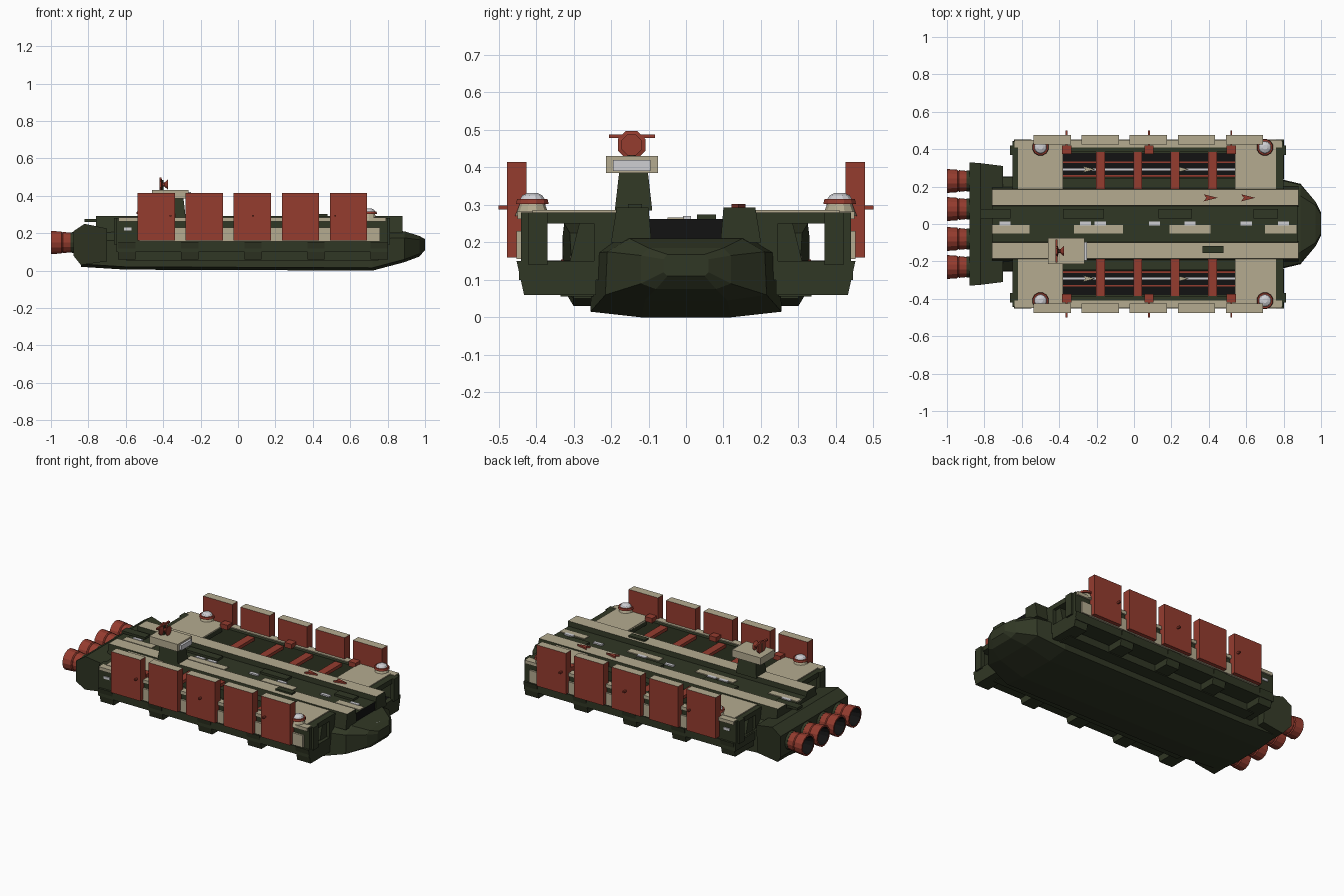
import bpy, bmesh, math
from mathutils import Matrix, Vector

if "Cube" in bpy.data.objects:
    bpy.data.objects.remove(bpy.data.objects["Cube"])


def material(name, r, g, b):
    m = bpy.data.materials.new(name)
    m.diffuse_color = (r, g, b, 1)
    m.use_nodes = True
    m.node_tree.nodes["Principled BSDF"].inputs["Base Color"].default_value = m.diffuse_color
    return m


GREEN = material("dark green", 0.03, 0.038, 0.018)
TAN = material("tan", 0.46, 0.41, 0.28)
RED = material("brick red", 0.30, 0.045, 0.028)
BLACK = material("black", 0.006, 0.006, 0.006)
SILVER = material("silver", 0.62, 0.62, 0.65)


def loft(name, rings, mats, mirror=False, rule=None):
    """Skin a list of rings (equal point counts), cap both ends."""
    bm = bmesh.new()
    vs = [[bm.verts.new(p) for p in ring] for ring in rings]
    n = len(vs[0])
    for a, b in zip(vs, vs[1:]):
        for i in range(n):
            bm.faces.new((a[i], a[(i + 1) % n], b[(i + 1) % n], b[i]))
    bm.faces.new(vs[0][::-1])
    bm.faces.new(vs[-1])
    bmesh.ops.recalc_face_normals(bm, faces=bm.faces)
    bm.normal_update()
    mats = mats if isinstance(mats, (list, tuple)) else [mats]
    if rule:
        for f in bm.faces:
            f.material_index = rule(f)
    me = bpy.data.meshes.new(name)
    bm.to_mesh(me)
    bm.free()
    for m in mats:
        me.materials.append(m)
    ob = bpy.data.objects.new(name, me)
    bpy.context.collection.objects.link(ob)
    if mirror:
        mod = ob.modifiers.new("mirror", 'MIRROR')
        mod.use_axis = (False, True, False)
        mod.use_mirror_merge = False
    return ob


def box(name, x0, x1, y0, y1, z0, z1, mats, mirror=False, rule=None):
    sq = ((x0, y0), (x1, y0), (x1, y1), (x0, y1))
    return loft(name, [[(x, y, z) for x, y in sq] for z in (z0, z1)], mats, mirror, rule)


def prism_x(name, yz, x0, x1, mats, mirror=False, rule=None):
    return loft(name, [[(x, y, z) for y, z in yz] for x in (x0, x1)], mats, mirror, rule)


def lathe(name, center, axis, profile, n, mats, mirror=False, rule=None):
    """Rings of n sides from (distance, radius) pairs along an axis."""
    rot = Vector((0, 0, 1)).rotation_difference(Vector(axis)).to_matrix()
    c = Vector(center)
    rings = [[c + rot @ Vector((r * math.cos(math.tau * (i + .5) / n),
                                r * math.sin(math.tau * (i + .5) / n), d)) for i in range(n)]
             for d, r in profile]
    return loft(name, rings, mats, mirror, rule)


def top_tan(f):
    return 1 if f.normal.z > 0.9 else 0


# main hull, lofted along x from stern to nose
def section(x, half):
    return [(x, y, z) for y, z in half] + [(x, -y, z) for y, z in reversed(half)]


loft("hull", [
    section(-0.84, [(0.10, 0.02), (0.25, 0.035), (0.25, 0.16), (0.19, 0.21)]),
    section(-0.60, [(0.12, 0.005), (0.255, 0.02), (0.25, 0.16), (0.19, 0.215)]),
    section(0.72, [(0.12, 0.0), (0.255, 0.015), (0.25, 0.17), (0.19, 0.215)]),
    section(0.89, [(0.11, 0.045), (0.215, 0.06), (0.21, 0.175), (0.15, 0.21)]),
    section(0.97, [(0.08, 0.075), (0.12, 0.09), (0.12, 0.165), (0.10, 0.185)]),
    section(1.0, [(0.05, 0.11), (0.06, 0.12), (0.06, 0.155), (0.05, 0.168)]),
], GREEN)

# spine: flight deck rails and centre channel
prism_x("channel", [(-0.1, 0.2), (0.1, 0.2), (0.1, 0.262), (-0.1, 0.262)], -0.76, 0.875,
        [GREEN, BLACK], rule=lambda f: 1 if f.normal.x > 0.9 else 0)
prism_x("deck_rail", [(0.092, 0.2), (0.2, 0.2), (0.185, 0.293), (0.1, 0.293)], -0.76, 0.88,
        [GREEN, TAN], True, top_tan)
for i, (a, b) in enumerate([(-0.76, -0.56), (-0.32, -0.06), (0.19, 0.41), (0.7, 0.87)]):
    box(f"channel_patch_{i}", a, b, -0.05, -0.005, 0.26, 0.267, TAN)
    box(f"channel_bar_{i}", a - 0.06, b - 0.1, 0.03, 0.08, 0.26, 0.275, GREEN)
for i, x in enumerate((-0.69, -0.26, -0.18, 0.11, 0.30, 0.60, 0.80)):
    box(f"channel_light_{i}", x - 0.03, x + 0.03, -0.008, 0.013, 0.262, 0.27, SILVER)
box("nose_plate", 0.9, 0.955, -0.012, 0.03, 0.178, 0.19, SILVER).rotation_euler = (0, 0, 0)

# engine block and four nozzles
loft("engine_block", [[(x, s * w, z) for x, z, w in (
    (-0.88, 0.08, 0.33), (-0.88, 0.21, 0.33), (-0.82, 0.25, 0.325), (-0.70, 0.225, 0.31),
    (-0.70, 0.05, 0.30), (-0.84, 0.03, 0.30))] for s in (-1, 1)], GREEN)
for i, y in enumerate((0.08, 0.23)):
    lathe(f"engine_nozzle_{i}", (-0.86, y, 0.15), (-1, 0, 0),
          [(0, 0.05), (0.075, 0.058), (0.08, 0.054), (0.085, 0.060), (0.14, 0.064),
           (0.14, 0.054), (0.07, 0.04)], 14, [RED, BLACK], True,
          lambda f: 1 if (f.calc_center_median() - Vector((-0.995, 0, 0))).x > -0.004
          and len(f.verts) == 4 and (f.normal.y * (f.calc_center_median().y - y)
                                     + f.normal.z * (f.calc_center_median().z - 0.15)) < 0 else 0)
    lathe(f"engine_glow_{i}", (-0.93, y, 0.15), (-1, 0, 0), [(0, 0.036), (0.008, 0.03)], 12, SILVER, True)
    lathe(f"engine_collar_{i}", (-0.875, y, 0.15), (-1, 0, 0), [(0, 0.058), (0.02, 0.055)], 14, GREEN, True)

# side hangars: floor, inner wall, outer wall, end roofs
box("hangar_floor", -0.65, 0.80, 0.23, 0.445, 0.10, 0.148, GREEN, True)
box("hangar_runway", -0.62, 0.77, 0.25, 0.38, 0.147, 0.151, BLACK, True)
box("runway_centre_line", -0.38, 0.54, 0.285, 0.298, 0.15, 0.154, SILVER, True)
for i, y in enumerate((0.252, 0.325)):
    box(f"runway_edge_line_{i}", -0.38, 0.54, y, y + 0.009, 0.15, 0.154, RED, True)
box("hangar_inner_wall", -0.65, 0.80, 0.18, 0.245, 0.14, 0.25, GREEN, True)
box("hangar_outer_wall", -0.65, 0.80, 0.385, 0.44, 0.14, 0.278, GREEN, True)
box("outer_wall_cap", -0.64, 0.79, 0.408, 0.45, 0.262, 0.283, TAN, True)
box("outer_wall_panel", -0.53, 0.76, 0.435, 0.452, 0.155, 0.23, TAN, True)
box("aft_wall_light", -0.61, -0.57, 0.43, 0.446, 0.215, 0.23, SILVER, True)
for side, a, b in (("aft", -0.65, -0.38), ("fore", 0.54, 0.80)):
    box(f"{side}_roof", a, b, 0.18, 0.44, 0.25, 0.28, GREEN, True)
    box(f"{side}_roof_plate", a + (0.03 if a < 0 else 0), b - (0.04 if b > 0.6 else 0),
        0.187, 0.41, 0.275, 0.286, TAN, True)
    prism_x(f"{side}_inner_buttress", [(0.2, 0.25), (0.285, 0.25), (0.31, 0.15), (0.2, 0.15)],
            a + 0.02, b - 0.02, GREEN, True)
    end = a if a < 0 else b
    box(f"{side}_end_post", end - 0.012, end + 0.012, 0.37, 0.42, 0.14, 0.28, GREEN, True)

# under-hangar brackets
for i in range(5):
    x = -0.595 + i * 0.3375
    prism_x(f"bracket_{i}", [(0.24, 0.06), (0.432, 0.06), (0.452, 0.15), (0.24, 0.15)],
            x - 0.046, x + 0.046, GREEN, True)
box("keel_ledge", -0.6, 0.75, 0.24, 0.335, 0.055, 0.11, GREEN, True)

# raised blast doors
for i in range(5):
    x = -0.437 + i * 0.257
    box(f"blast_door_{i}", x - 0.1, x + 0.1, 0.425, 0.477, 0.16, 0.415, [RED, TAN], True, top_tan)

# cross beams over the open hangar, small guns with barrels
for i in range(4):
    x = -0.18 + i * 0.2
    box(f"cross_beam_{i}", x - 0.024, x + 0.024, 0.187, 0.41, 0.255, 0.275, RED, True)
for i, x in enumerate((-0.36, 0.08, 0.52)):
    box(f"gun_mount_{i}", x - 0.025, x + 0.025, 0.375, 0.42, 0.275, 0.305, RED, True)
    box(f"gun_barrel_{i}", x - 0.005, x + 0.005, 0.41, 0.5, 0.288, 0.298, RED, True)

# dome turrets
for i, x in enumerate((-0.5, 0.70)):
    lathe(f"turret_base_{i}", (x, 0.41, 0.27), (0, 0, 1), [(0, 0.046), (0.036, 0.032)], 10, TAN, True)
    lathe(f"turret_ring_{i}", (x, 0.41, 0.303), (0, 0, 1), [(0, 0.045), (0.013, 0.042)], 12, RED, True)
    lathe(f"turret_dome_{i}", (x, 0.41, 0.315), (0, 0, 1), [(0, 0.034), (0.01, 0.028), (0.017, 0.013)],
          12, SILVER, True)

# control tower with radar dish
loft("tower_base", [[(x, y, z) for x, y in ((-0.42 + t, -0.19 + t), (-0.28 - t, -0.19 + t),
                                            (-0.28 - t, -0.09 - t), (-0.42 + t, -0.09 - t))]
                    for t, z in ((0, 0.285), (0.012, 0.39))], GREEN)
box("tower_cab", -0.46, -0.265, -0.213, -0.075, 0.385, 0.43, TAN)
box("tower_window", -0.27, -0.25, -0.195, -0.095, 0.39, 0.42, SILVER)
lathe("radar_post", (-0.41, -0.145, 0.425), (0, 0, 1), [(0, 0.012), (0.06, 0.012)], 6, GREEN)
lathe("radar_dish", (-0.415, -0.145, 0.46), (1, 0, 0), [(-0.005, 0.04), (0.005, 0.04), (0.012, 0.012),
                                                      (0.022, 0.012), (0.04, 0.03)], 8, RED)
box("radar_bar", -0.42, -0.408, -0.206, -0.083, 0.478, 0.488, RED)


# small parked craft: arrow-shaped wedges
def craft(name, x, y, z, size, mat, mirror=False):
    loft(name, [[(x - size, y - size * 0.5, z + t), (x + size, y, z + t), (x - size, y + size * 0.5, z + t),
                 (x - size * 0.6, y, z + t)] for t in (0, 0.01)], mat, mirror)


craft("red_craft_0", 0.41, 0.14, 0.293, 0.038, RED)
craft("red_craft_1", 0.61, 0.14, 0.293, 0.038, RED)
for i, x in enumerate((0.395, 0.45)):
    box(f"green_craft_{i}", x - 0.028, x + 0.028, -0.155, -0.118, 0.293, 0.303, GREEN)
for i, x in enumerate((-0.24, 0.26)):
    craft(f"hangar_craft_{i}", x, 0.292, 0.153, 0.034, TAN, True)
